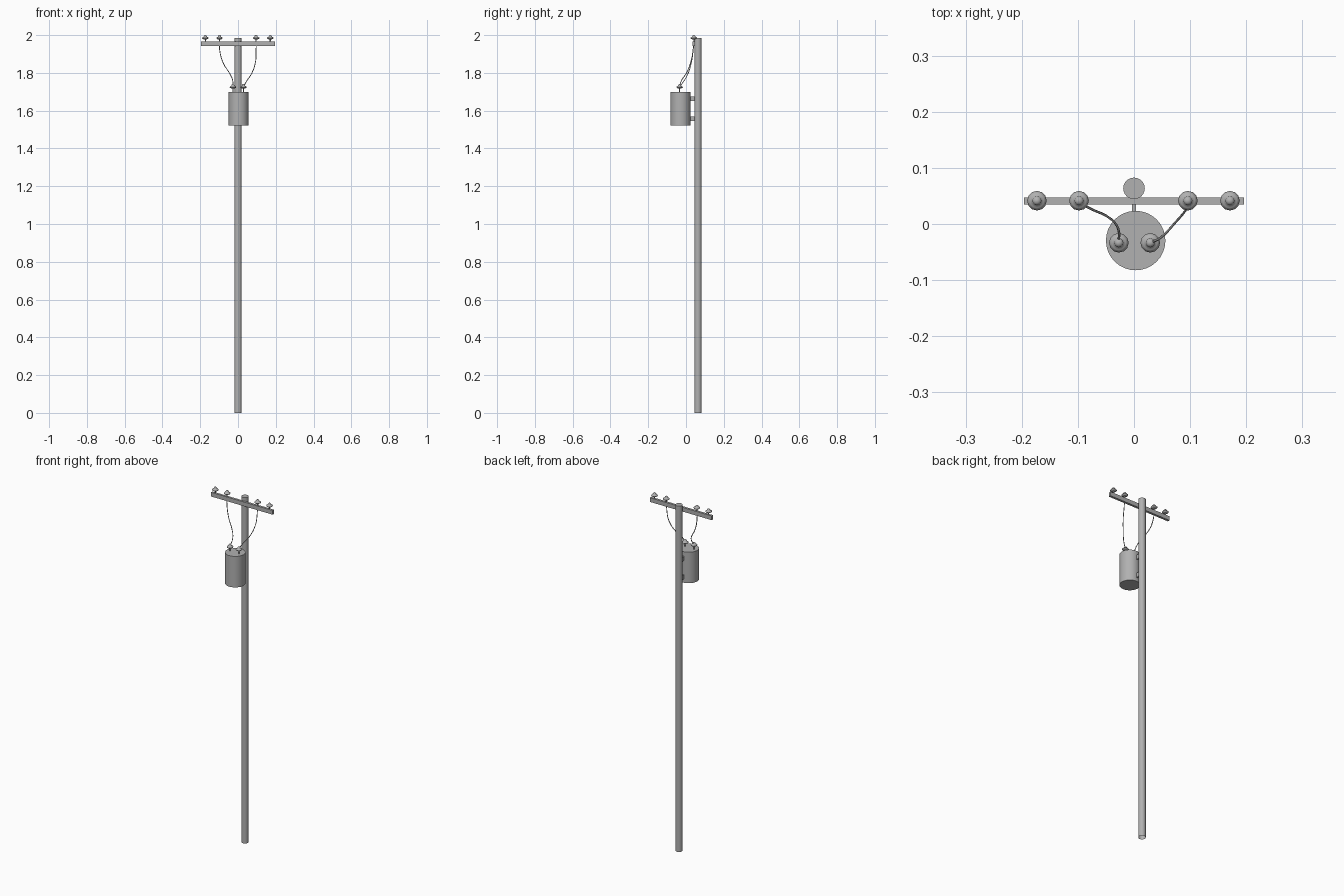
import bpy, bmesh, math
from mathutils import Matrix

if "Cube" in bpy.data.objects:
    bpy.data.objects.remove(bpy.data.objects["Cube"])

grey = bpy.data.materials.new("dark_grey")
grey.diffuse_color = (0.44, 0.44, 0.44, 1)
grey.use_nodes = True
grey.node_tree.nodes["Principled BSDF"].inputs["Base Color"].default_value = grey.diffuse_color


def add(name, data):
    ob = bpy.data.objects.new(name, data)
    bpy.context.collection.objects.link(ob)
    data.materials.append(grey)
    return ob


def finish(name, bm, angle=None):
    bmesh.ops.recalc_face_normals(bm, faces=bm.faces)
    me = bpy.data.meshes.new(name)
    bm.to_mesh(me)
    bm.free()
    ob = add(name, me)
    if angle:
        bpy.context.view_layer.objects.active = ob
        ob.select_set(True)
        bpy.ops.object.shade_smooth_by_angle(angle=math.radians(angle))
        ob.select_set(False)
    return ob


def lathe(name, profile, loc, sides, angle=35, bottom=True):
    """Spin a (radius, height) profile around a vertical axis."""
    bm = bmesh.new()
    rings = [[bm.verts.new((loc[0] + r * math.cos(2 * math.pi * i / sides),
                            loc[1] + r * math.sin(2 * math.pi * i / sides),
                            loc[2] + z)) for i in range(sides)] for r, z in profile]
    for a, b in zip(rings, rings[1:]):
        for i in range(sides):
            j = (i + 1) % sides
            bm.faces.new((a[i], a[j], b[j], b[i]))
    if bottom:
        bm.faces.new(rings[0])
    bm.faces.new(rings[-1])
    return finish(name, bm, angle)


def box(name, x, y, z):
    bm = bmesh.new()
    size = [b - a for a, b in (x, y, z)]
    mid = [(a + b) / 2 for a, b in (x, y, z)]
    bmesh.ops.create_cube(bm, size=1, matrix=Matrix.Translation(mid) @ Matrix.Diagonal((*size, 1)))
    return finish(name, bm)


def wire(name, points, radius=0.0022):
    cu = bpy.data.curves.new(name, 'CURVE')
    cu.dimensions = '3D'
    cu.bevel_depth = radius
    cu.bevel_resolution = 1
    cu.resolution_u = 4
    cu.use_fill_caps = True
    sp = cu.splines.new('BEZIER')
    sp.bezier_points.add(len(points) - 1)
    for bp, p in zip(sp.bezier_points, points):
        bp.co = p
        bp.handle_left_type = bp.handle_right_type = 'AUTO'
    add(name, cu)


# Pole (open underneath) and crossarm
lathe("pole", [(0.0192, 0), (0.0192, 1.985)], (0, 0.0635, 0), 24, bottom=False)
box("crossarm", (-0.196, 0.196), (0.0345, 0.0475), (1.942, 1.966))

# Transformer tank and its two mounting brackets
lathe("transformer_tank", [(0.053, 1.522), (0.053, 1.70)], (0.003, -0.0295, 0), 32)
for i, z in enumerate((1.556, 1.662)):
    box(f"bracket_{i}", (-0.004, 0.004), (0.0105, 0.0485), (z - 0.012, z + 0.012))

# Insulators: thin pin, sloping skirt, rounded cap (heights measured from the top)
insulator = [(0.003, -0.054), (0.003, -0.021), (0.008, -0.023), (0.0165, -0.018),
             (0.0175, -0.0145), (0.0125, -0.0105), (0.0085, -0.009), (0.008, -0.004), (0.004, 0)]
for i, x in enumerate((-0.173, -0.098, 0.096, 0.171)):
    lathe(f"line_insulator_{i}", insulator, (x, 0.0415, 2.0), 12, 100)
for i, x in enumerate((-0.027, 0.029)):
    lathe(f"bushing_{i}", insulator, (x, -0.0335, 1.74), 12, 100)

# Drop wires from the crossarm to the transformer
wire("left_wire", [(-0.098, 0.0415, 1.975), (-0.097, 0.038, 1.92), (-0.077, 0.027, 1.85),
                   (-0.040, 0.008, 1.79), (-0.028, -0.009, 1.76), (-0.027, -0.0335, 1.728)])
wire("right_wire", [(0.096, 0.0415, 1.975), (0.096, 0.037, 1.92), (0.093, 0.026, 1.86),
                    (0.074, 0.003, 1.80), (0.048, -0.024, 1.76), (0.029, -0.0335, 1.728)])
